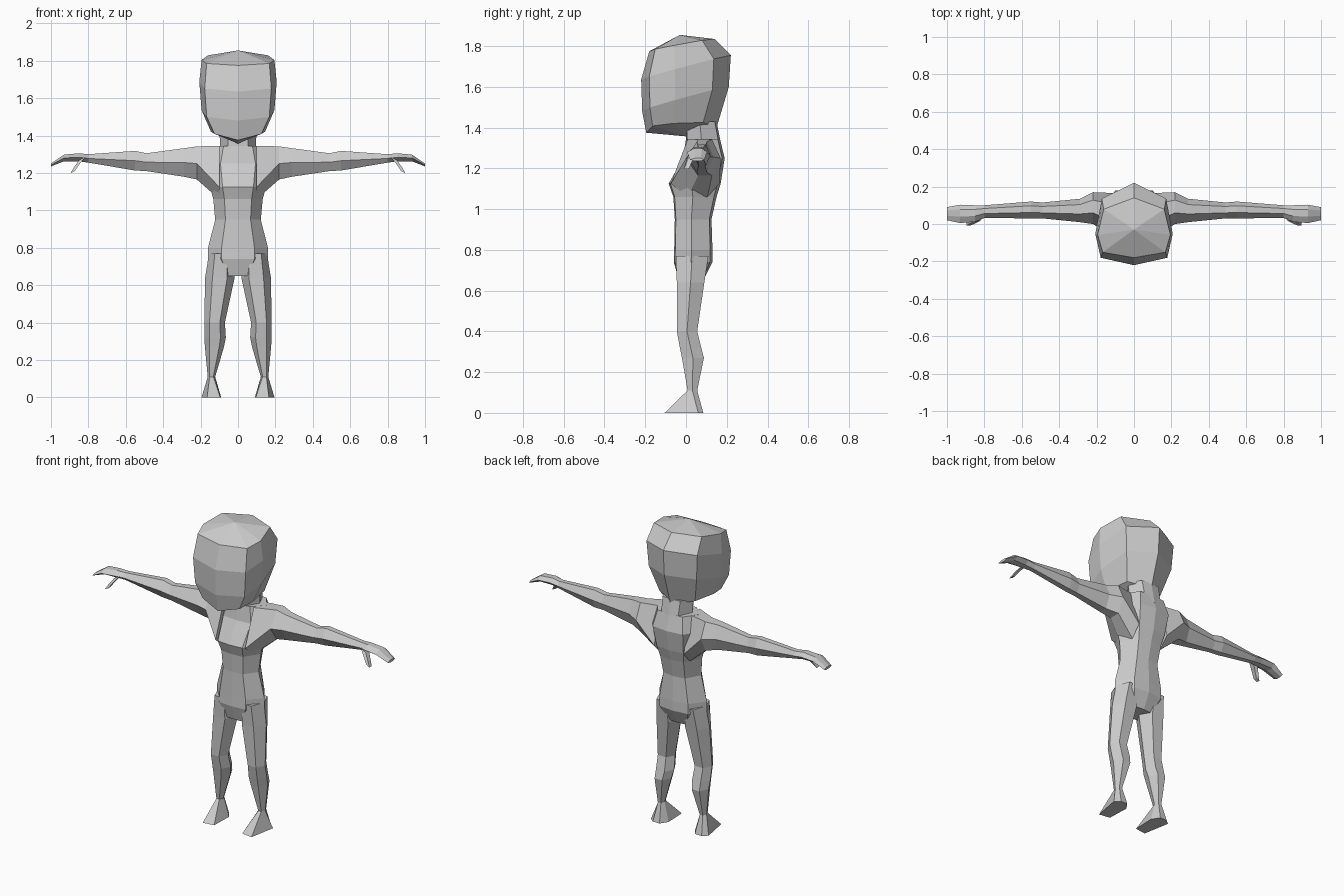
import bpy, bmesh, math
from mathutils import Vector

if "Cube" in bpy.data.objects:
    bpy.data.objects.remove(bpy.data.objects["Cube"])

grey = bpy.data.materials.new("plain_grey")
grey.diffuse_color = (0.6, 0.6, 0.6, 1)
grey.use_nodes = True
grey.node_tree.nodes["Principled BSDF"].inputs["Base Color"].default_value = grey.diffuse_color


def loft(name, rings, mirror=False, tip=None, base=None):
    """Skin a list of equal-sized rings; ends close as a fan to a point or as a flat cap."""
    bm = bmesh.new()
    loops = [[bm.verts.new(p) for p in r] for r in rings]
    n = len(loops[0])
    for a, b in zip(loops, loops[1:]):
        for i in range(n):
            j = (i + 1) % n
            bm.faces.new((a[i], a[j], b[j], b[i]))
    for loop, point in ((loops[0], base), (loops[-1], tip)):
        if point is None:
            bm.faces.new(loop)
        else:
            c = bm.verts.new(point)
            for i in range(n):
                bm.faces.new((loop[i], loop[(i + 1) % n], c))
    bmesh.ops.recalc_face_normals(bm, faces=bm.faces)
    me = bpy.data.meshes.new(name)
    bm.to_mesh(me)
    bm.free()
    me.materials.append(grey)
    ob = bpy.data.objects.new(name, me)
    bpy.context.collection.objects.link(ob)
    if mirror:
        ob.modifiers.new("mirror", 'MIRROR').use_mirror_merge = False
    return ob


def symmetric(half):
    """Complete a half ring that starts and ends on x = 0."""
    return half + [(-x, y, z) for x, y, z in half[-2:0:-1]]


# head: eight-sided rings tilted from front to back, corners lifted
def head_ring(w, yf, zf, yb, zb, lift):
    pts = []
    for x, t in ((0, 0), (.178, .09), (.207, .38), (.172, .81), (0, 1)):
        x *= w
        pts.append((x, yf + (yb - yf) * t, zf + (zb - zf) * t + lift * x))
    return symmetric(pts)


loft("head", [
    head_ring(.70, -.195, 1.375, .15, 1.40, .25),
    head_ring(.94, -.215, 1.48, .21, 1.60, .05),
    head_ring(1.0, -.22, 1.635, .22, 1.755, .03),
    head_ring(.94, -.18, 1.775, .14, 1.835, .03),
], tip=(0, -.03, 1.855), base=(0, .0, 1.357))


# torso and neck: eight-sided horizontal rings
def body_ring(z, w, yf, yb):
    d = yb - yf
    return symmetric([(0, yf, z), (.55 * w, yf + .03 * d, z), (w, yf + .45 * d, z),
                      (.6 * w, yb - .06 * d, z), (0, yb, z)])


loft("torso", [body_ring(*r) for r in (
    (.65, .10, -.035, .085), (.74, .16, -.06, .13), (.80, .16, -.058, .13),
    (.95, .122, -.055, .125), (1.06, .132, -.062, .15), (1.125, .15, -.085, .17),
    (1.25, .17, -.015, .19), (1.345, .14, .0, .165))])
loft("neck", [body_ring(*r) for r in ((1.29, .11, -.005, .18), (1.34, .095, .0, .168),
                                      (1.43, .10, .0, .15))])


# arm with hand: six-sided rings along x
def arm_ring(x, yf, yb, zb, zt, zm=None):
    zm = (zb + zt) / 2 if zm is None else zm
    d = yb - yf
    return [(x, yf, zm), (x, yf + .35 * d, zt), (x, yf + .75 * d, zt),
            (x, yb, zm), (x, yf + .75 * d, zb), (x, yf + .35 * d, zb)]


loft("arm", [arm_ring(*r) for r in (
    (.10, -.075, .165, 1.06, 1.345, 1.125), (.22, .0, .17, 1.165, 1.342, 1.25),
    (.29, .01, .135, 1.18, 1.332), (.49, .03, .115, 1.21, 1.305),
    (.55, .03, .12, 1.213, 1.318), (.80, .032, .10, 1.255, 1.30),
    (.85, .012, .10, 1.262, 1.305), (.93, .005, .103, 1.262, 1.298),
    (1.0, .02, .09, 1.235, 1.25))], mirror=True)


# thumb: small square rod pointing down and forward
def thumb_ring(c, r):
    return [Vector(c) + Vector((r * sx, r * sy, -r * sx * .5))
            for sx, sy in ((1, 1), (-1, 1), (-1, -1), (1, -1))]


loft("thumb", [thumb_ring((.835, .035, 1.275), .016), thumb_ring((.865, .015, 1.235), .013),
               thumb_ring((.885, .003, 1.203), .011)], mirror=True)


# leg: six-sided rings, foot spreads from the ankle to a flat sole
def leg_ring(z, x0, x1, yf, yb):
    cx, cy = (x0 + x1) / 2, (yf + yb) / 2
    return [(cx + (x1 - x0) / 2 * math.cos(math.radians(a)),
             cy + (yb - yf) / 2 * math.sin(math.radians(a)) / .866, z)
            for a in range(0, 360, 60)]


sole = [(.195, .06, 0), (.165, .085, 0), (.12, .085, 0),
        (.09, .04, 0), (.095, -.095, 0), (.165, -.105, 0)]
loft("leg", [leg_ring(*r) for r in (
    (.77, .03, .155, -.05, .11), (.64, .018, .176, -.045, .09),
    (.40, .07, .18, -.045, .055), (.32, .065, .18, -.03, .075),
    (.27, .075, .177, -.02, .088), (.11, .122, .162, .008, .055))] + [sole], mirror=True)
